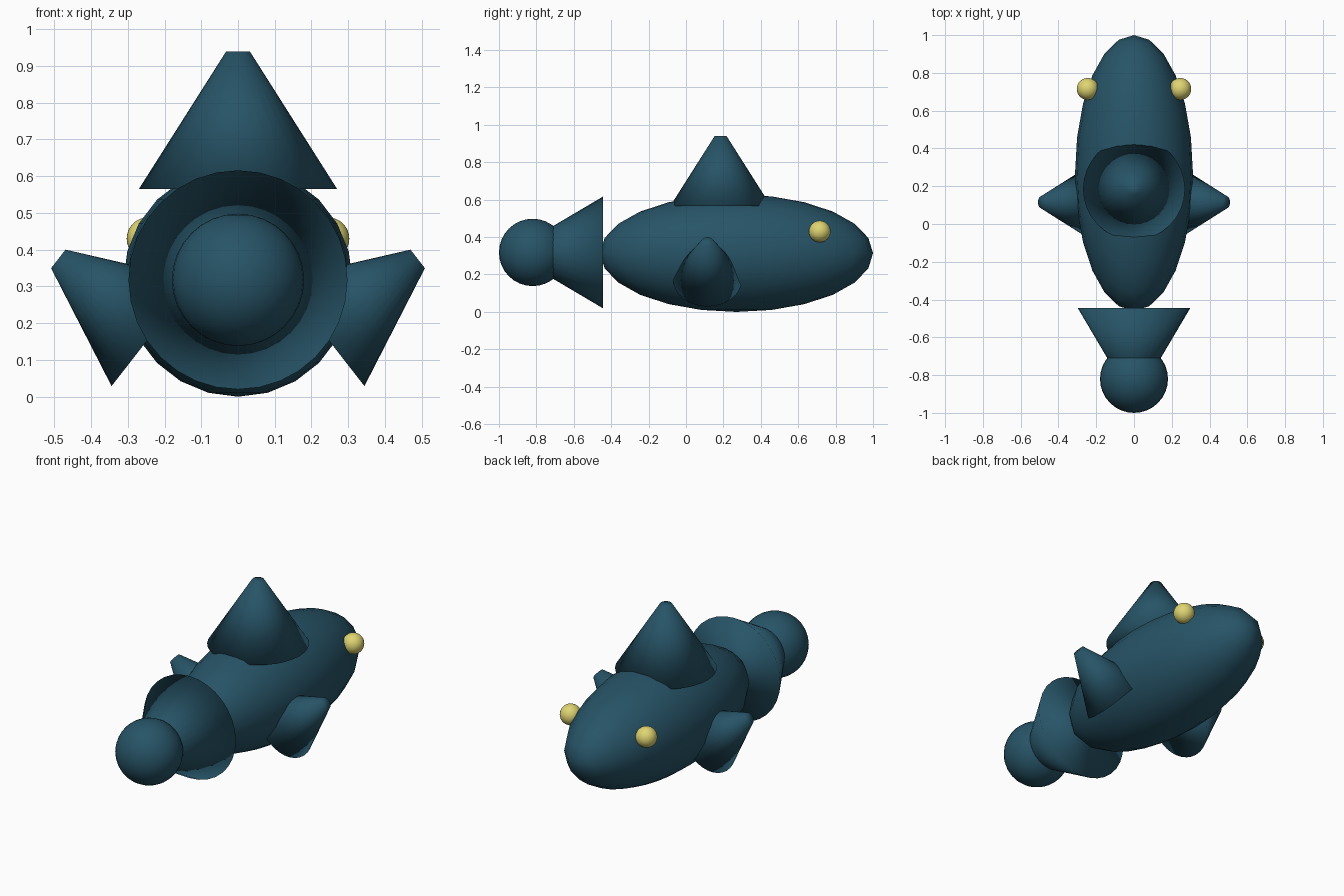
import bpy
from mathutils import Vector

if "Cube" in bpy.data.objects:
    bpy.data.objects.remove(bpy.data.objects["Cube"])


def material(name, rgb):
    m = bpy.data.materials.new(name)
    m.diffuse_color = (*rgb, 1.0)
    m.use_nodes = True
    m.node_tree.nodes["Principled BSDF"].inputs["Base Color"].default_value = m.diffuse_color
    return m


BLUE = material("deep_blue", (0.020, 0.088, 0.135))
YELLOW = material("pale_yellow", (0.74, 0.66, 0.17))


def finish(name, mat):
    """Name, colour and fully smooth the active object."""
    ob = bpy.context.object
    ob.name = name
    ob.data.materials.append(mat)
    bpy.ops.object.shade_smooth()
    return ob


def ball(name, centre, radii, mat, segments=24, rings=12):
    bpy.ops.mesh.primitive_uv_sphere_add(segments=segments, ring_count=rings,
                                         radius=1, location=centre)
    bpy.context.object.scale = radii
    return finish(name, mat)


def blunt_cone(name, base, tip, base_radius, tip_radius=0.032):
    """Capped cone running from a base centre to a tip centre."""
    base, tip = Vector(base), Vector(tip)
    axis = tip - base
    bpy.ops.mesh.primitive_cone_add(vertices=32, radius1=base_radius,
                                    radius2=tip_radius, depth=axis.length,
                                    location=(base + tip) / 2)
    ob = bpy.context.object
    ob.rotation_mode = 'QUATERNION'
    ob.rotation_quaternion = Vector((0, 0, 1)).rotation_difference(axis)
    return finish(name, BLUE)


# Long body
ball("body", (0, 0.27, 0.314), (0.312, 0.73, 0.314), BLUE)

# Tail: flared cone and end ball
blunt_cone("tail_cone", (0, -0.445, 0.318), (0, -0.895, 0.318), 0.298)
ball("tail_ball", (0, -0.82, 0.318), (0.18, 0.18, 0.18), BLUE, 32, 16)

# Fin on the back
blunt_cone("top_fin", (0, 0.185, 0.565), (0, 0.185, 0.94), 0.27)

# Side fins and eyes, mirrored left and right
for side, s in (("left", -1), ("right", 1)):
    blunt_cone(side + "_fin", (s * 0.231, 0.115, 0.174),
               (s * 0.489, 0.115, 0.375), 0.184)
    ball(side + "_eye", (s * 0.245, 0.715, 0.43), (0.058, 0.058, 0.058),
         YELLOW, 32, 16)
